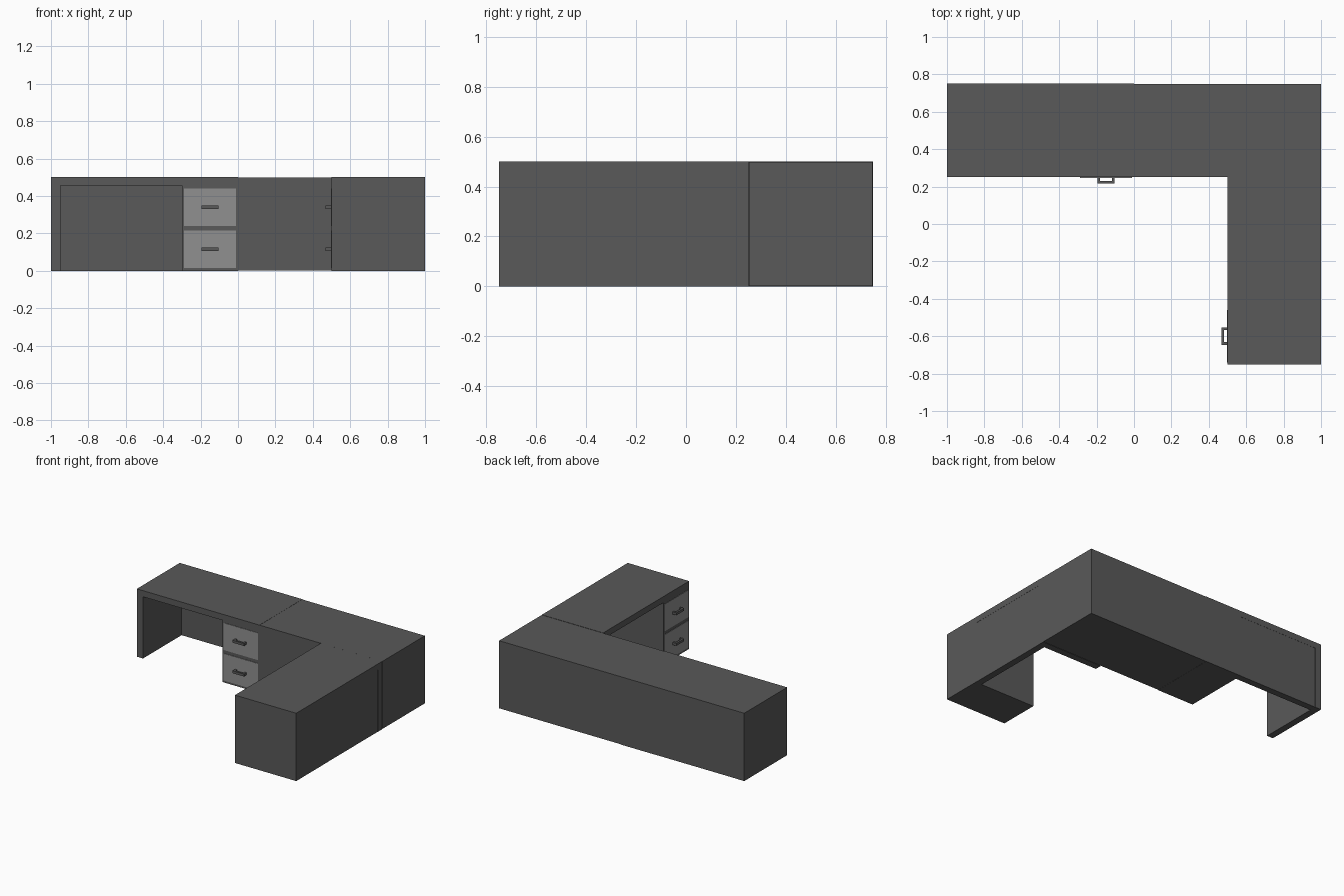
import bpy, bmesh
from math import radians
from mathutils import Matrix

if "Cube" in bpy.data.objects:
    bpy.data.objects.remove(bpy.data.objects["Cube"])


def material(name, v):
    m = bpy.data.materials.new(name)
    m.diffuse_color = (v, v, v, 1)
    m.use_nodes = True
    m.node_tree.nodes["Principled BSDF"].inputs["Base Color"].default_value = m.diffuse_color
    return m


DARK = material("dark_grey", 0.10)
LIGHT = material("light_grey", 0.28)


def finish(name, bm, mat, place):
    bmesh.ops.recalc_face_normals(bm, faces=bm.faces[:])
    me = bpy.data.meshes.new(name)
    bm.to_mesh(me)
    bm.free()
    me.materials.append(mat)
    ob = bpy.data.objects.new(name, me)
    ob.matrix_world = place
    bpy.context.collection.objects.link(ob)
    return ob


def prism(name, profile, vec, mat, place):
    """Extrude a closed list of 3D points along vec."""
    bm = bmesh.new()
    face = bm.faces.new([bm.verts.new(p) for p in profile])
    ext = bmesh.ops.extrude_face_region(bm, geom=[face], use_keep_orig=True)
    moved = [g for g in ext["geom"] if isinstance(g, bmesh.types.BMVert)]
    bmesh.ops.translate(bm, verts=moved, vec=vec)
    return finish(name, bm, mat, place)


def box(name, lo, hi, mat, place):
    (x0, y0, z0), (x1, y1, z1) = lo, hi
    profile = [(x0, y0, z0), (x1, y0, z0), (x1, y0, z1), (x0, y0, z1)]
    return prism(name, profile, (0, y1 - y0, 0), mat, place)


def desk(tag, place):
    # Top, leg and drawer pedestal as one outline, extruded front to back
    outline = [(-.5, 0), (-.5, .5), (.5, .5), (.5, 0),
               (.2, 0), (.2, .455), (-.45, .455), (-.45, 0)]
    prism(tag + "_desk_body", [(x, -.25, z) for x, z in outline],
          (0, .5, 0), DARK, place)
    # Panel closing the back of the kneehole
    box(tag + "_back_panel", (-.45, .20, 0), (.2, .249, .455), DARK, place)
    # Two drawers with U-shaped pulls
    for label, z0, z1 in (("lower", .015, .215), ("upper", .24, .44)):
        box(f"{tag}_{label}_drawer", (.21, -.253, z0), (.49, -.24, z1), LIGHT, place)
        z = (z0 + z1) / 2
        pull = [(-.046, 0), (-.046, -.032), (.046, -.032), (.046, 0),
                (.032, 0), (.032, -.018), (-.032, -.018), (-.032, 0)]
        prism(f"{tag}_{label}_handle",
              [(.35 + x, -.251 + y, z - .009) for x, y in pull],
              (0, 0, .018), DARK, place)


# Left desk faces the front, right desk is the same unit turned to face left
desk("left", Matrix.Translation((-.5, .5, 0)))
desk("right", Matrix.Translation((.75, -.25, 0)) @ Matrix.Rotation(radians(-90), 4, 'Z'))

# Solid corner unit joining the two
box("corner_block", (0, .252, .001), (1, .748, .499), DARK, Matrix.Identity(4))
